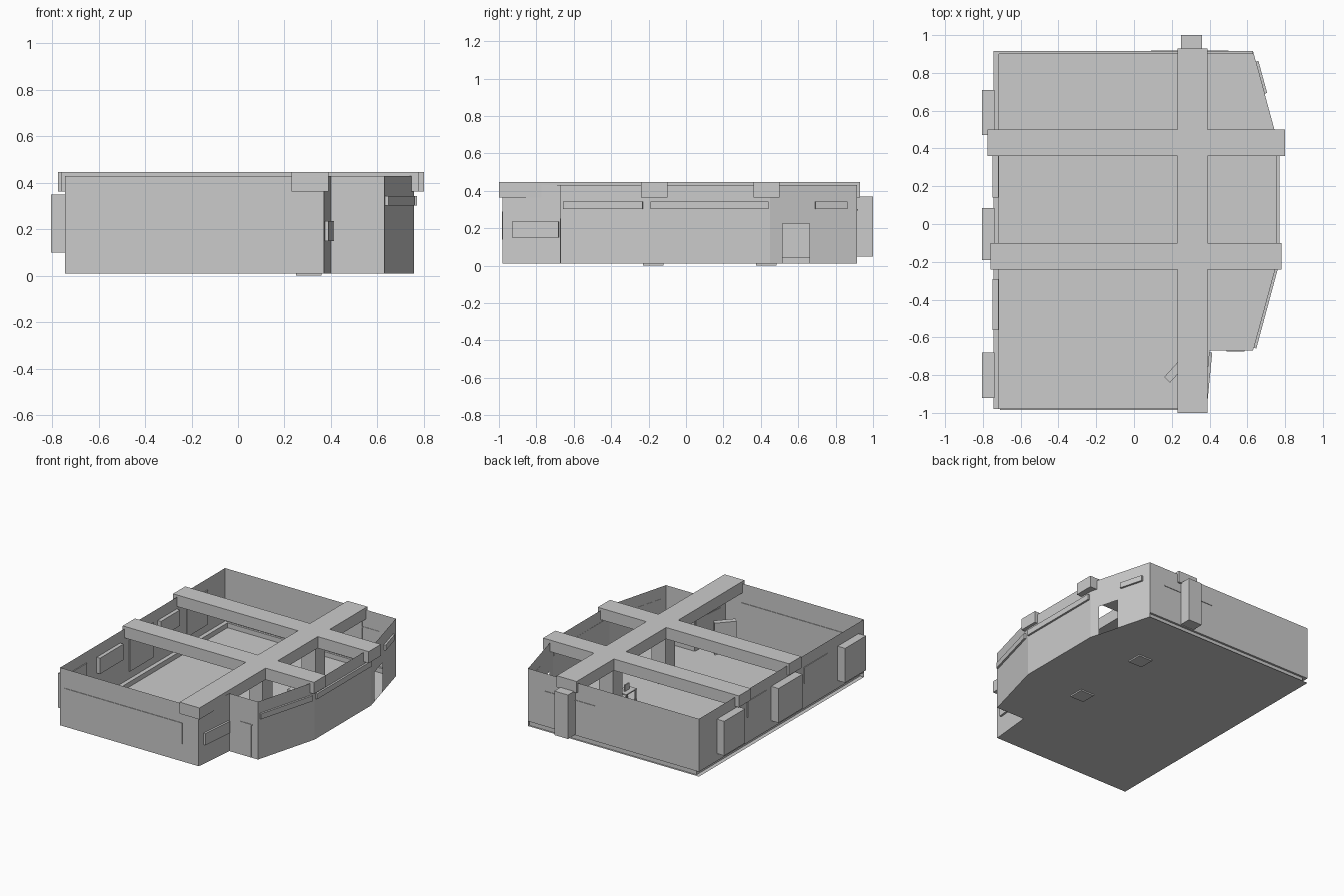
import bpy, bmesh
from mathutils import Vector

if "Cube" in bpy.data.objects:
    bpy.data.objects.remove(bpy.data.objects["Cube"])

Z0, Z1 = 0.01, 0.43   # floor level and wall top


def finish(name, bm):
    me = bpy.data.meshes.new(name)
    bm.to_mesh(me)
    bm.free()
    ob = bpy.data.objects.new(name, me)
    bpy.context.collection.objects.link(ob)
    return ob


def sheet(name, quads):
    bm = bmesh.new()
    for q in quads:
        bm.faces.new([bm.verts.new(v) for v in q])
    bmesh.ops.remove_doubles(bm, verts=bm.verts, dist=1e-5)
    return finish(name, bm)


def prism(name, pts, z0, z1):
    bm = bmesh.new()
    f = bm.faces.new([bm.verts.new((x, y, z0)) for x, y in pts])
    r = bmesh.ops.extrude_face_region(bm, geom=[f])
    for v in r["geom"]:
        if isinstance(v, bmesh.types.BMVert):
            v.co.z = z1
    bmesh.ops.recalc_face_normals(bm, faces=bm.faces)
    return finish(name, bm)


def box(name, x0, x1, y0, y1, z0, z1):
    return prism(name, [(x0, y0), (x1, y0), (x1, y1), (x0, y1)], z0, z1)


def upright(p, q, z0, z1):
    return [(*p, z0), (*q, z0), (*q, z1), (*p, z1)]


def along(p, q, y):
    """Point on line p-q at the given y."""
    t = (y - p[1]) / (q[1] - p[1])
    return (p[0] + t * (q[0] - p[0]), y)


def wall_strip(name, p, q, z0, z1, out):
    """Slim box lying on the outside of wall p-q."""
    d = (Vector(q) - Vector(p)).normalized()
    n = Vector((d.y, -d.x)) * out
    pts = [Vector(p) - n * 0.1, Vector(q) - n * 0.1, Vector(q) + n, Vector(p) + n]
    return prism(name, [tuple(v) for v in pts], z0, z1)


# Footprint, counter-clockwise from the front left corner
A, B, C, D = (-0.745, -0.98), (0.37, -0.98), (0.40, -0.67), (0.63, -0.67)
E, F, G, H = (0.757, -0.20), (0.757, 0.45), (0.63, 0.915), (-0.745, 0.915)

# Floor
sheet("floor", [[(*p, Z0) for p in (A, B, C, D, E, F, G, H)]])

# Plain walls at front and right
sheet("front_and_right_walls",
      [upright(p, q, Z0, Z1) for p, q in ((A, B), (B, C), (C, D), (D, E), (E, F))])

# Right rear wall with a doorway
d0, d1 = along(F, G, 0.515), along(F, G, 0.66)
sheet("doorway_wall", [upright(F, d0, Z0, Z1), upright(d0, d1, 0.225, Z1),
                       upright(d1, G, Z0, Z1)])

# Back and left walls with a recessed base
K = 0.045
Gi, Hi, Ai = (0.63, 0.90), (-0.715, 0.90), (-0.715, -0.98)
sheet("back_and_left_walls", [
    upright(G, H, K, Z1), upright(H, A, K, Z1),
    upright(Gi, Hi, Z0, K), upright(Hi, Ai, Z0, K),
    [(*G, K), (*H, K), (*Hi, K), (*Gi, K)],
    [(*H, K), (*A, K), (*Ai, K), (*Hi, K)]])

# Roof beams, one cross-shaped frame
xs0, xs1 = 0.23, 0.39
BZ = (0.363, 0.447)
prism("roof_beams", [
    (xs0, -1.0), (xs1, -1.0), (xs1, -0.24), (0.78, -0.24), (0.78, -0.10),
    (xs1, -0.10), (xs1, 0.36), (0.80, 0.36), (0.80, 0.50), (xs1, 0.50),
    (xs1, 0.93), (xs0, 0.93), (xs0, 0.50), (-0.775, 0.50), (-0.775, 0.36),
    (xs0, 0.36), (xs0, -0.10), (-0.76, -0.10), (-0.76, -0.24), (xs0, -0.24)], *BZ)

# Columns under the beam crossings
for i, y in enumerate((-0.175, 0.43)):
    box(f"column_{i}", 0.25, 0.36, y - 0.055, y + 0.055, 0.0, 0.365)

# Pilasters outside the back and left walls
box("back_pilaster", 0.25, 0.36, 0.91, 1.0, 0.05, 0.37)
for i, (y0, y1) in enumerate(((-0.92, -0.68), (-0.19, 0.085), (0.47, 0.71))):
    box(f"left_pilaster_{i}", -0.805, -0.738, y0, y1, 0.10, 0.35)

# Left windows between the pilasters
for i, (y0, y1) in enumerate(((-0.56, -0.29), (0.14, 0.36))):
    box(f"left_window_{i}", -0.75, -0.718, y0, y1, 0.23, 0.345)

# Wide front window in three panes
for i, (x0, x1) in enumerate(((-0.71, -0.585), (-0.585, 0.115), (0.115, 0.24))):
    box(f"front_window_{i}", x0, x1, -0.984, -0.976, 0.14, 0.29)

# Entrance: sign box on the side wall and a slim door frame
wall_strip("entrance_box", along(B, C, -0.93), along(B, C, -0.68), 0.15, 0.235, 0.015)
box("door_frame_post", 0.57, 0.577, -0.674, -0.668, Z0, 0.245)
box("door_frame_head", 0.49, 0.585, -0.674, -0.668, 0.245, 0.252)

# Strip windows along the right walls
for i, (p, q, y0, y1) in enumerate(((D, E, -0.655, -0.23), (E, F, -0.19, 0.44),
                                    (F, G, 0.69, 0.86))):
    wall_strip(f"right_window_{i}", along(p, q, y0), along(p, q, y1), 0.303, 0.343, 0.014)

# Back trim lines
box("back_trim_head", 0.09, 0.50, 0.912, 0.919, 0.295, 0.302)

# Leaning board set diagonally near the entrance
prism("diagonal_board", [(0.16, -0.81), (0.19, -0.84), (0.29, -0.73), (0.26, -0.70)],
      Z0, 0.24)

# Small table with a screen
tx, ty = 0.31, 0.24
box("table_top", tx - 0.04, tx + 0.04, ty - 0.06, ty + 0.06, 0.092, 0.10)
for sx in (-1, 1):
    for sy in (-1, 1):
        x, y = tx + sx * 0.034, ty + sy * 0.054
        box("table_leg", x - 0.005, x + 0.005, y - 0.005, y + 0.005, Z0, 0.092)
box("table_screen", tx - 0.005, tx + 0.005, ty - 0.025, ty + 0.025, 0.10, 0.145)
